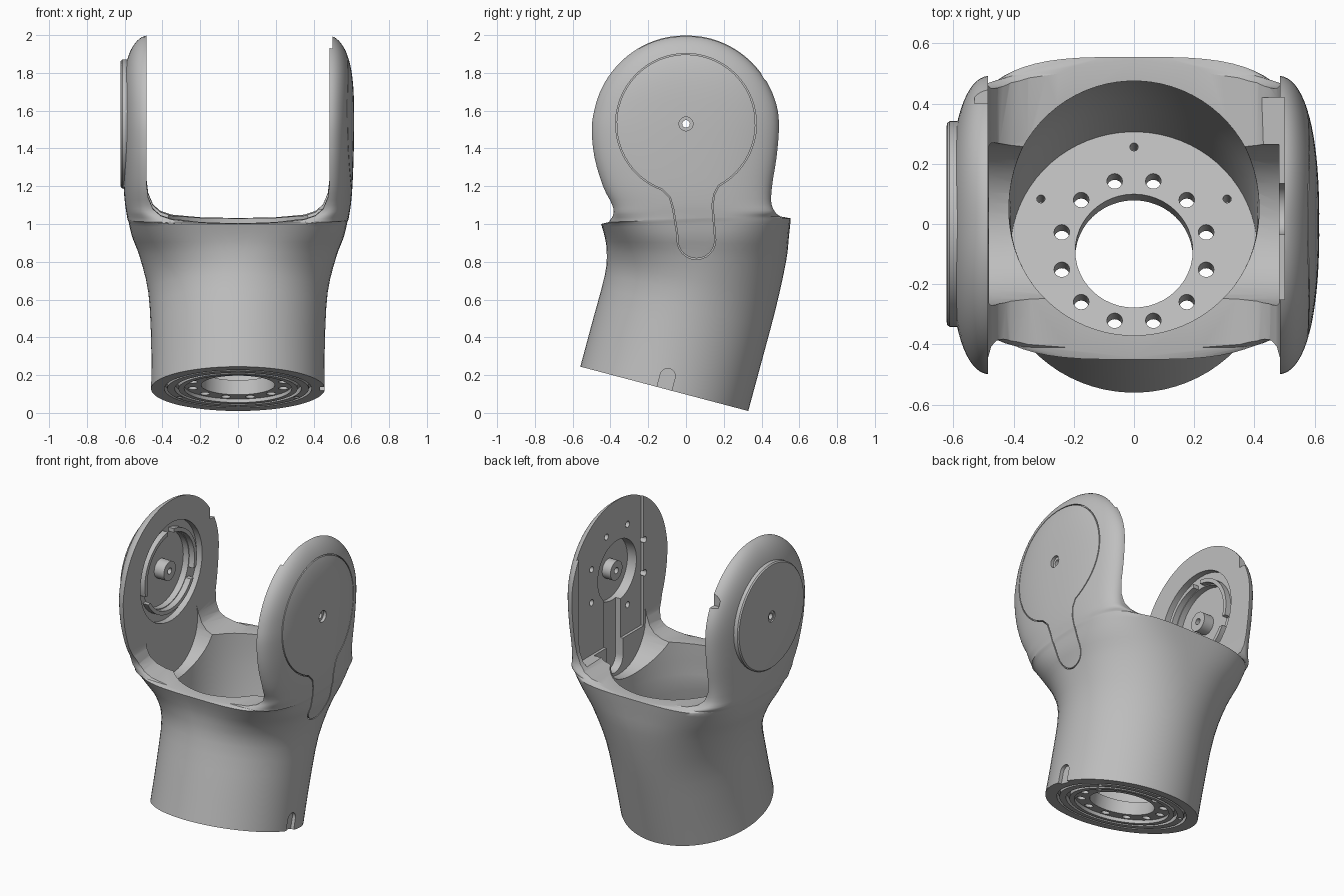
import bpy, bmesh
from math import sin, cos, pi, radians, copysign
from mathutils import Matrix, Vector

if "Cube" in bpy.data.objects:
    bpy.data.objects.remove(bpy.data.objects["Cube"])

grey = bpy.data.materials.new("light_grey")
grey.use_nodes = True
grey.diffuse_color = (0.52, 0.52, 0.52, 1)
grey.node_tree.nodes["Principled BSDF"].inputs["Base Color"].default_value = (0.52, 0.52, 0.52, 1)

HUB = 1.53                                   # height of the pivot
BASE = Matrix.Translation((0, -0.115, 0.1275)) @ Matrix.Rotation(radians(-15), 4, 'X')
PIVOT = Matrix.Translation((0, 0, HUB)) @ Matrix.Rotation(pi / 2, 4, 'Y')


def finish(name, bm, helper=False):
    bmesh.ops.recalc_face_normals(bm, faces=bm.faces)
    mesh = bpy.data.meshes.new(name)
    bm.to_mesh(mesh)
    bm.free()
    mesh.materials.append(grey)
    ob = bpy.data.objects.new(name, mesh)
    bpy.context.collection.objects.link(ob)
    ob.hide_render = helper
    return ob


def activate(ob):
    bpy.ops.object.select_all(action='DESELECT')
    ob.select_set(True)
    bpy.context.view_layer.objects.active = ob


def cut(ob, bm):
    cutter = finish("cutter", bm, True)
    mod = ob.modifiers.new("cut", 'BOOLEAN')
    mod.operation, mod.solver, mod.object = 'DIFFERENCE', 'EXACT', cutter
    activate(ob)
    bpy.ops.object.modifier_apply(modifier=mod.name)
    bpy.data.objects.remove(cutter)


def smooth(ob):
    activate(ob)
    bpy.ops.object.shade_smooth_by_angle(angle=radians(32))


def skin(bm, rings, closed=False):
    """Join rings of points with quads; cap the ends unless the loop is closed."""
    vs = [[bm.verts.new(p) for p in r] for r in rings]
    n = len(vs[0])
    pairs = list(zip(vs, vs[1:])) + ([(vs[-1], vs[0])] if closed else [])
    for a, b in pairs:
        for i in range(n):
            bm.faces.new((a[i], a[(i + 1) % n], b[(i + 1) % n], b[i]))
    if not closed:
        bm.faces.new(vs[0])
        bm.faces.new(vs[-1])
    return bm


def cyl(m, r, z0, z1, bm=None, seg=48):
    bm = bm or bmesh.new()
    skin(bm, [[m @ Vector((r * cos(2 * pi * i / seg), r * sin(2 * pi * i / seg), z))
               for i in range(seg)] for z in (z0, z1)])
    return bm


def box(lo, hi):
    bm = bmesh.new()
    lo, hi = Vector(lo), Vector(hi)
    bmesh.ops.create_cube(bm, size=1, matrix=Matrix.Translation((lo + hi) / 2)
                          @ Matrix.Diagonal((*(hi - lo), 1)))
    return bm


def lathe(m, profile, seg=64):
    rings = [[m @ Vector((r * cos(2 * pi * i / seg), r * sin(2 * pi * i / seg), z))
              for r, z in profile] for i in range(seg)]
    return skin(bmesh.new(), rings, closed=True)


def section(yf, zf, yb, zb, a, n, x0, seg=72):
    """Superellipse slice from a front point to a back point, split apart by x0."""
    pts = []
    for i in range(seg):
        t = 2 * pi * (i + 0.5) / seg
        c, s = cos(t), sin(t)
        x = copysign(x0 + (a - x0) * abs(c) ** (2 / n), c)
        k = 0.5 + 0.5 * copysign(abs(s) ** (2 / n), s)
        pts.append((x, yf + (yb - yf) * k, zf + (zb - zf) * k))
    return pts


def refine(rows, steps=3):
    """Smooth spline through the slice parameters."""
    out = []
    for i in range(len(rows) - 1):
        p = [rows[max(0, min(len(rows) - 1, i + d))] for d in (-1, 0, 1, 2)]
        for k in range(steps):
            t = k / steps
            out.append([0.5 * (2 * b + (c - a) * t + (2 * a - 5 * b + 4 * c - d) * t * t
                               + (3 * b - a - 3 * c + d) * t ** 3) for a, b, c, d in zip(*p)])
            out[-1][6] = max(0, out[-1][6])
    return out + [rows[-1]]


# Outer shell: tilted tube blending into two rounded arms
lower = [
    (-.56, .245, .33, .01, .46, 2, 0), (-.495, .487, .395, .25, .46, 2, 0),
    (-.43, .73, .475, .55, .475, 2, 0), (-.42, .85, .53, .80, .52, 2.3, 0),
    (-.43, .93, .545, .93, .56, 2.8, 0), (-.45, 1, .555, 1.03, .58, 3.4, 0)]
upper = [
    (-.41, 1.01, .5, 1.04, .585, 3, .3), (-.385, 1.05, .475, 1.06, .59, 2.6, .44),
    (-.39, 1.1, .452, 1.11, .598, 2.4, .47), (-.44, 1.2, .456, 1.2, .606, 2.4, .47),
    (-.485, 1.35, .48, 1.35, .612, 2.4, .47), (-.5, 1.5, .493, 1.5, .615, 2.4, .47)]
for deg in range(12, 90, 11):
    s, y = sin(radians(deg)), .497 * cos(radians(deg))
    upper.append((-y, 1.5 + .5 * s, y, 1.5 + .5 * s, .47 + .145 * (1 - s ** 3.5) ** .5, 2.4, .47))
body = finish("yoke_body", skin(bmesh.new(), [section(*r) for r in refine(lower) + refine(upper)]))

# Opening between the arms, with rounded lower corners
half = [(.484, 2.2), (.484, 1.22), (.475, 1.15), (.45, 1.09), (.41, 1.055), (.35, 1.035), (.2, 1.02)]
outline = half + [(0, 1.015)] + [(-x, z) for x, z in reversed(half)]
cut(body, skin(bmesh.new(), [[(x, y, z + .03 * y) for x, z in outline] for y in (-.8, .8)]))

# Bore following the tube
bore = [(-.486, .33, .306, .118, .41, 2, 0), (-.385, .715, .415, .503, .41, 2, 0),
        (-.375, .85, .465, .82, .415, 2, 0), (-.37, 1, .475, 1.03, .42, 2, 0),
        (-.37, 1.15, .475, 1.15, .42, 2, 0)]
cut(body, skin(bmesh.new(), [section(*r) for r in refine(bore)]))

# Curved pocket at the foot of both arms
cut(body, cyl(Matrix.Translation((0, 0, 1.13)) @ Matrix.Rotation(pi / 2, 4, 'Y'), .27, -.482, .482))

# Base flange: centre hole, bolt circle, three pin holes, ring grooves
cut(body, cyl(BASE, .195, -.1, .2))
holes = bmesh.new()
for i in range(12):
    a = radians(15 + 30 * i)
    cyl(BASE @ Matrix.Translation((.248 * cos(a), .248 * sin(a), 0)), .026, -.1, .2, holes, 16)
for deg in (30, 90, 150):
    a = radians(deg)
    cyl(BASE @ Matrix.Translation((.357 * cos(a), .357 * sin(a), 0)), .014, -.1, .2, holes, 12)
cut(body, holes)
for r0, r1, depth in ((.375, .39, .03), (.315, .335, .03), (.19, .285, .02)):
    cut(body, lathe(BASE, [(r0, -.05), (r1, -.05), (r1, depth), (r0, depth)]))

# Rounded slot in the base edge
arch = [(-.04, -.05), (.04, -.05)] + [(.04 * cos(pi * i / 10), .07 + .04 * sin(pi * i / 10)) for i in range(11)]
cut(body, skin(bmesh.new(), [[BASE @ Vector((x, y, z)) for y, z in arch] for x in (.435, .6)]))

# Left arm inside: flat seat, hub recess, cable channel and bolt holes
cut(body, box((.4, -.25, 1.08), (.5, .42, 2.1)))
cut(body, cyl(PIVOT, .2, .4, .565))
stem = [(-.035, 1.45)] + [(.05 + .085 * cos(pi + pi * i / 16), .97 + .085 * sin(pi + pi * i / 16))
                         for i in range(17)] + [(.135, 1.45)]
cut(body, skin(bmesh.new(), [[(x, y, z) for y, z in stem] for x in (.38, .535)]))
bolts = bmesh.new()
for i in range(8):
    a = radians(22.5 + 45 * i)
    cyl(PIVOT @ Matrix.Translation((.285 * cos(a), .285 * sin(a), 0)), .02, .4, .55, bolts, 16)
cut(body, bolts)

# Right arm inside: stepped round recess and rim notch
cut(body, cyl(PIVOT, .32, -.525, -.4))
cut(body, cyl(PIVOT, .24, -.565, -.4))
cut(body, box((-.53, .4, 1.72), (-.4, .6, 1.8)))

# Pivot hole through both arms, countersunk on the left
cut(body, cyl(PIVOT, .02, -.8, .8, seg=24))
cut(body, cyl(PIVOT, .037, .595, .8, seg=24))

# Thin keyhole seam on the left arm
seam = [(.37 * cos(radians(d)), HUB + .37 * sin(radians(d))) for d in range(-62, 251, 6)]
seam += [(-.085, 1.14), (-.068, 1.08), (-.047, .95)]
seam += [(.055 + .1 * cos(pi + pi * i / 12), .915 + .1 * sin(pi + pi * i / 12)) for i in range(13)]
seam += [(.14, 1.1), (.15, 1.16)]
band = []
for i, p in enumerate(seam):
    d = (Vector(seam[(i + 1) % len(seam)]) - Vector(seam[i - 1])).normalized() * .003
    inner = min(.613, .535 + .2 * (p[1] - .85)) - .05
    l, r = (p[0] - d.y, p[1] + d.x), (p[0] + d.y, p[1] - d.x)
    band.append([(inner, *l), (inner, *r), (.7, *r), (.7, *l)])
cut(body, skin(bmesh.new(), band, closed=True))
smooth(body)

# Raised round cap on the outside of the right arm
smooth(finish("right_arm_cap", lathe(PIVOT, [
    (.02, -.57), (.342, -.57), (.342, -.612), (.335, -.62), (.326, -.622),
    (.035, -.622), (.035, -.605), (.02, -.605)])))

# Hollow bosses at the pivot
for name, x0, x1 in (("left_boss", .57, .505), ("right_boss", -.57, -.495)):
    smooth(finish(name, lathe(PIVOT, [(.02, x0), (.062, x0), (.062, x1), (.02, x1)], 32)))

# Split retaining ring inside the right arm
ring = finish("retaining_ring", lathe(PIVOT, [(.245, -.53), (.27, -.53), (.27, -.487), (.245, -.487)]))
cut(ring, box((-.6, -.4, HUB - .13), (-.4, .4, HUB - .07)))
cut(ring, box((-.6, -.03, HUB), (-.4, .03, HUB + .4)))
smooth(ring)
